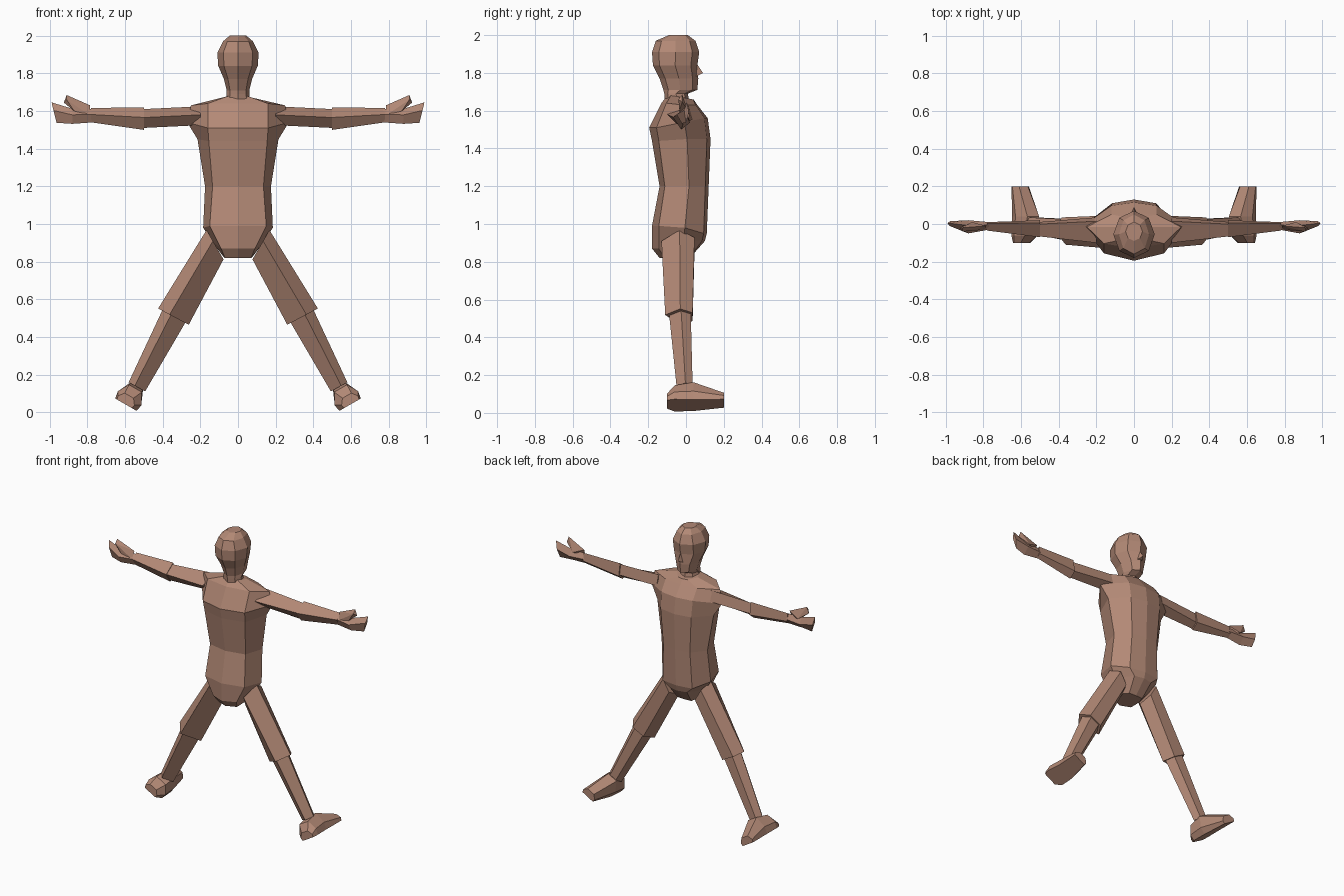
import bpy
import bmesh
from math import sin, cos, radians, pi

default_cube = bpy.data.objects.get("Cube")
if default_cube:
    bpy.data.objects.remove(default_cube, do_unlink=True)

# One clay brown for the whole figure
clay = bpy.data.materials.new("clay_brown")
clay.use_nodes = True
colour = (0.45, 0.25, 0.18, 1)
clay.diffuse_color = colour
clay.node_tree.nodes["Principled BSDF"].inputs["Base Color"].default_value = colour


def finish(name, bm):
    """Turn a bmesh into a flat shaded object."""
    bmesh.ops.recalc_face_normals(bm, faces=bm.faces[:])
    mesh = bpy.data.meshes.new(name)
    bm.to_mesh(mesh)
    bm.free()
    mesh.materials.append(clay)
    obj = bpy.data.objects.new(name, mesh)
    bpy.context.collection.objects.link(obj)
    return obj


def loft(name, rings, side=1):
    """Skin a list of point rings and cap both ends."""
    bm = bmesh.new()
    loops = [[bm.verts.new((side * x, y, z)) for x, y, z in ring] for ring in rings]
    count = len(loops[0])
    for lower, upper in zip(loops, loops[1:]):
        for i in range(count):
            j = (i + 1) % count
            bm.faces.new((lower[i], lower[j], upper[j], upper[i]))
    bm.faces.new(loops[0])
    bm.faces.new(loops[-1])
    return finish(name, bm)


def hull(name, points, side=1):
    """Wrap a few points in a solid wedge."""
    bm = bmesh.new()
    for x, y, z in points:
        bm.verts.new((side * x, y, z))
    bmesh.ops.convex_hull(bm, input=bm.verts[:])
    return finish(name, bm)


def torso_ring(z_back, z_side, z_front, back_x, side_x, y_back, y_front):
    """Eight points with a ridge down the back and the chest."""
    middle = y_back * 0.4 + y_front * 0.6
    half = [
        (back_x, y_back * 0.8, z_back),
        (side_x, middle, z_side),
        (back_x * 0.75, y_front * 0.85, z_front),
    ]
    mirrored = [(-x, y, z) for x, y, z in reversed(half)]
    return [(0, y_back, z_back), *half, (0, y_front, z_front), *mirrored]


def head_ring(z, half_width, y_back, y_front):
    """Octagon with a point at the nose and one at the nape."""
    centre, depth = (y_front + y_back) / 2, (y_front - y_back) / 2
    angles = [i * pi / 4 for i in range(8)]
    return [(half_width * cos(a), centre + depth * sin(a), z) for a in angles]


def limb_ring(section, x, z, half, y_back, y_front, degrees):
    """Place a section across a limb, tilted in the xz plane."""
    a = radians(degrees)
    return [
        (x + half * across * cos(a), y_back + (y_front - y_back) * depth,
         z + half * across * sin(a))
        for across, depth in section
    ]


def limb(name, section, rings, side):
    return loft(name, [limb_ring(section, *ring) for ring in rings], side)


def foot_ring(y, shift, half, height):
    """Hexagon standing on a sole that is rolled outwards."""
    a = radians(30)
    outline = [(-1, 0), (1, 0), (1.12, 0.4), (0.6, 1), (-0.6, 1), (-1.12, 0.4)]
    ring = []
    for across, up in outline:
        u, v = shift + across * half, up * height
        ring.append((0.595 + u * cos(a) - v * sin(a), y,
                     0.04 + u * sin(a) + v * cos(a)))
    return ring


# Torso, from the crotch up to the base of the neck
loft("torso", [torso_ring(*ring) for ring in (
    (0.82, 0.83, 0.82, 0.07, 0.08, -0.14, 0.02),
    (0.87, 0.91, 0.91, 0.09, 0.14, -0.18, 0.1),
    (0.99, 0.98, 0.95, 0.15, 0.185, -0.18, 0.11),
    (1.2, 1.2, 1.2, 0.135, 0.175, -0.14, 0.12),
    (1.44, 1.45, 1.45, 0.155, 0.215, -0.18, 0.13),
    (1.51, 1.54, 1.56, 0.16, 0.27, -0.195, 0.115),
    (1.64, 1.63, 1.63, 0.16, 0.25, -0.13, 0.06),
    (1.68, 1.67, 1.66, 0.05, 0.08, -0.1, 0.04),
)])

# Head and neck with an overhanging chin
loft("head", [head_ring(*ring) for ring in (
    (1.63, 0.07, -0.11, 0.02),
    (1.69, 0.06, -0.115, 0.01),
    (1.71, 0.06, -0.12, 0.06),
    (1.77, 0.075, -0.14, 0.065),
    (1.84, 0.105, -0.175, 0.06),
    (1.91, 0.11, -0.18, 0.07),
    (1.97, 0.08, -0.16, 0.05),
    (2.0, 0.045, -0.09, 0.01),
)])
hull("nose", [(0, 0.05, 1.86), (0, 0.09, 1.8),
              (0.02, 0.05, 1.78), (-0.02, 0.05, 1.78)])

# Sections as (across, depth from back to front)
arm_section = [(1, 0.85), (0.1, 0), (-1, 0.5), (-0.4, 1)]
hand_section = [(1, 0.6), (0.2, 0), (-1, 0.4), (0, 1)]
leg_section = [(1, 0.55), (0.25, 0), (-1, 0.55), (-0.5, 1), (0.5, 1)]

for label, side in (("left", 1), ("right", -1)):
    # Arm held straight out
    limb(label + "_upper_arm", arm_section, [
        (0.2, 1.575, 0.05, -0.1, 0.035, 90),
        (0.51, 1.56, 0.05, -0.065, 0.01, 90),
    ], side)
    limb(label + "_forearm", arm_section, [
        (0.5, 1.56, 0.06, -0.07, 0.02, 90),
        (0.78, 1.578, 0.038, -0.035, 0.01, 90),
    ], side)
    limb(label + "_hand", hand_section, [
        (0.77, 1.575, 0.035, -0.03, 0.01, 90),
        (0.88, 1.572, 0.04, -0.05, 0.02, 90),
        (0.977, 1.592, 0.056, -0.01, 0.015, 76),
    ], side)
    hull(label + "_thumb", [
        (0.785, -0.01, 1.63), (0.79, -0.03, 1.58), (0.86, 0.01, 1.6),
        (0.87, -0.035, 1.6), (0.91, -0.02, 1.685), (0.925, -0.02, 1.645),
        (0.91, -0.04, 1.66),
    ], side)

    # Leg spread outwards
    limb(label + "_thigh", leg_section, [
        (0.122, 0.89, 0.09, -0.13, 0.045, 60),
        (0.343, 0.508, 0.092, -0.11, 0.035, 28),
    ], side)
    limb(label + "_calf", leg_section, [
        (0.335, 0.52, 0.07, -0.09, 0.025, 29),
        (0.537, 0.135, 0.05, -0.05, 0.035, 29),
    ], side)
    loft(label + "_foot", [foot_ring(*ring) for ring in (
        (-0.1, 0.01, 0.045, 0.05),
        (-0.06, 0, 0.065, 0.1),
        (0.04, 0, 0.06, 0.12),
        (0.2, 0.02, 0.045, 0.05),
    )], side)
